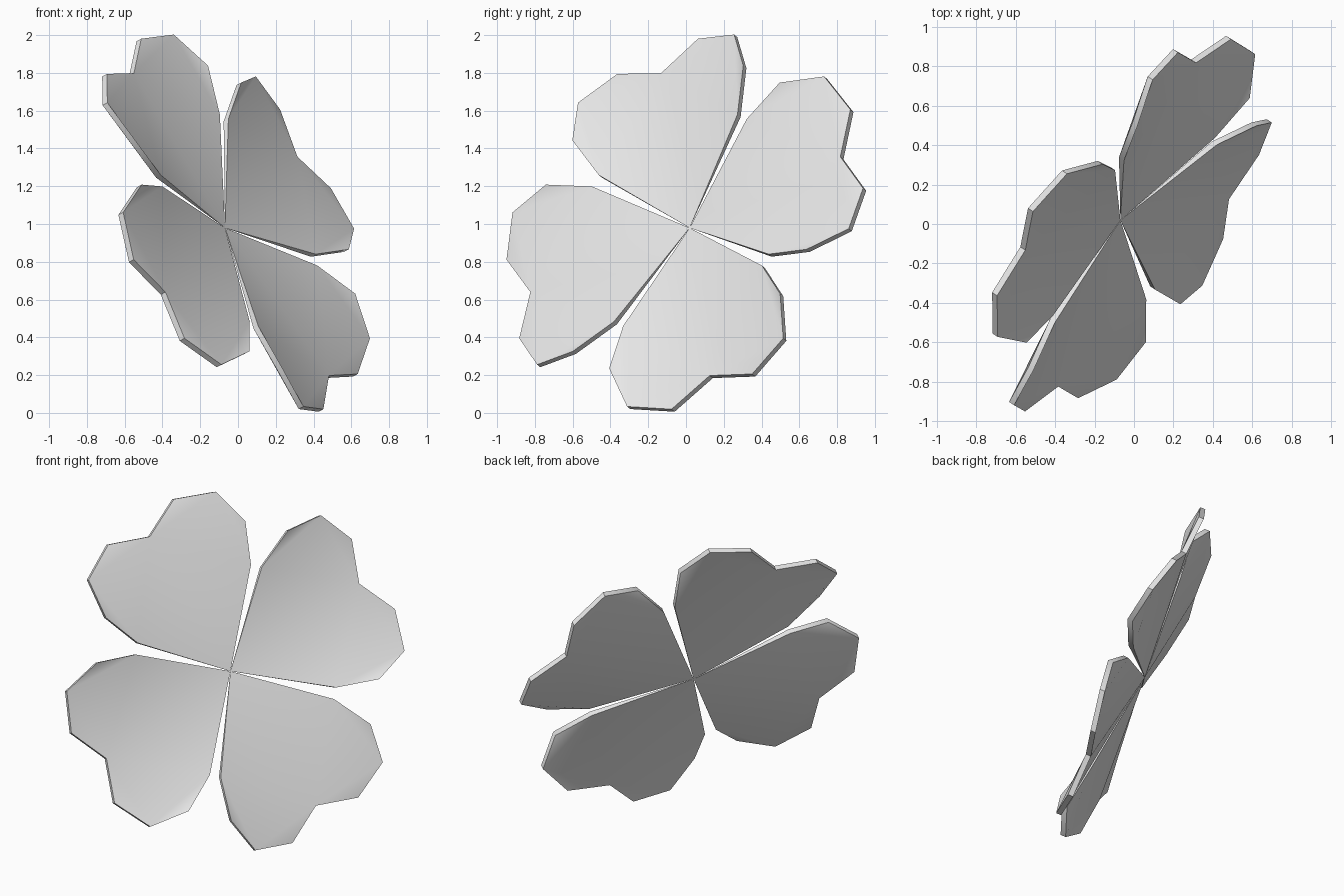
import bpy, bmesh, math
from mathutils import Vector, Matrix

if "Cube" in bpy.data.objects:
    bpy.data.objects.remove(bpy.data.objects["Cube"])

# One flat grey for the whole clover
grey = bpy.data.materials.new("light_grey")
grey.diffuse_color = (0.8, 0.8, 0.8, 1)
grey.use_nodes = True
grey.node_tree.nodes["Principled BSDF"].inputs["Base Color"].default_value = grey.diffuse_color

# Tilted frame of the clover: across, up along the first leaf, facing direction
face = Vector((0.761, -0.503, 0.410)).normalized()
up = Vector((-0.538, -0.134, 0.832))
up = (up - face * up.dot(face)).normalized()
across = up.cross(face)
frame = Matrix((across, up, face)).transposed().to_4x4()
frame.translation = (-0.04, 0, 0.995)

# Right half of a cupped heart-shaped leaf: across, along, height
HALF = [(0.43, 0.48, 0.06), (0.53, 0.725, 0.103), (0.484, 0.966, 0.057),
        (0.25, 1.066, 0.013)]
NOTCH = (0, 0.961, 0.007)
OUTLINE = HALF + [NOTCH] + [(-x, y, z) for x, y, z in reversed(HALF)]
THICK = 0.033
BASE = (0, 0, -0.038)

# Half a leaf skin: side panel beside the midrib, then the raised lobe
# (0 is the base, 1 to 9 run around the outline, 5 is the notch)
PANELS = [(0, 1, 5), (1, 3, 5), (1, 2, 3), (3, 4, 5)]
PANELS += [tuple((10 - i) % 10 for i in reversed(t)) for t in PANELS]


def make_leaf(name, turn):
    bm = bmesh.new()
    base = bm.verts.new(BASE)
    top = [base] + [bm.verts.new(p) for p in OUTLINE]
    low = [base] + [bm.verts.new((x, y, z - THICK)) for x, y, z in OUTLINE]
    # front and back skins, pinched together at the base
    for a, b, c in PANELS:
        bm.faces.new((top[a], top[b], top[c]))
        bm.faces.new((low[c], low[b], low[a]))
    # rim
    for i in range(1, 9):
        bm.faces.new((top[i], low[i], low[i + 1], top[i + 1]))
    bm.faces.new((base, low[1], top[1]))
    bm.faces.new((base, top[9], low[9]))
    bm.transform(frame @ Matrix.Rotation(turn, 4, 'Z'))
    mesh = bpy.data.meshes.new(name)
    bm.to_mesh(mesh)
    bm.free()
    mesh.materials.append(grey)
    obj = bpy.data.objects.new(name, mesh)
    bpy.context.collection.objects.link(obj)
    return obj


# Four leaves around the centre
for i, name in enumerate(("leaf_top", "leaf_right", "leaf_bottom", "leaf_left")):
    leaf = make_leaf(name, -i * math.pi / 2)
    bpy.ops.object.select_all(action='DESELECT')
    leaf.select_set(True)
    bpy.context.view_layer.objects.active = leaf
    bpy.ops.object.shade_smooth_by_angle(angle=math.radians(40))
